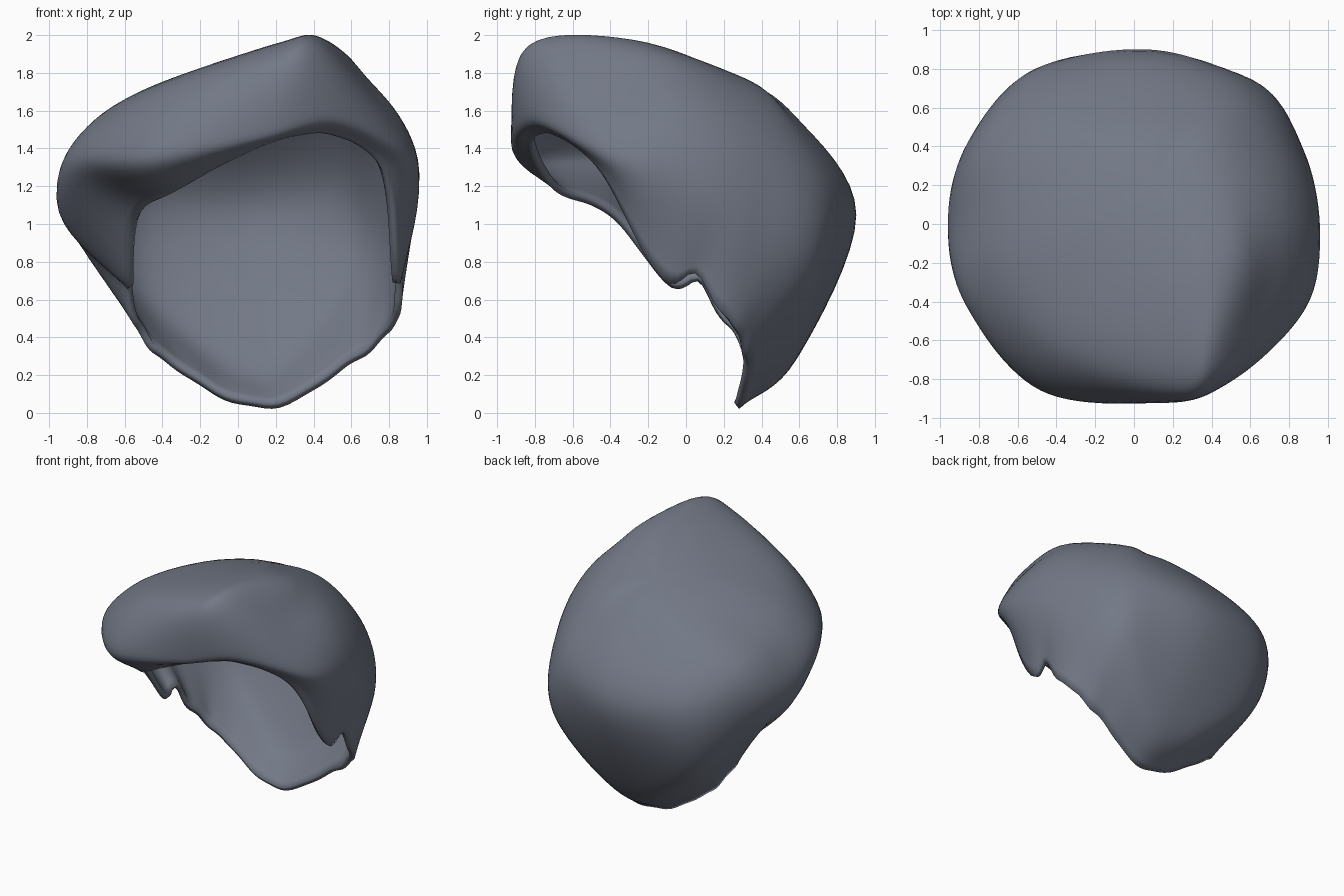
import bpy, math
from mathutils import Vector

if "Cube" in bpy.data.objects:
    bpy.data.objects.remove(bpy.data.objects["Cube"])

CROWN = Vector((0.1, 0.23, 1.79))
# Guide strands from crown to hairline: front, then right, back and left
GUIDES = [
    [(0.20, -0.40, 1.95), (0.18, -0.85, 1.88), (0.13, -0.92, 1.49), (0.15, -0.82, 1.42)],
    [(0.38, -0.28, 1.975), (0.42, -0.76, 1.95), (0.52, -0.80, 1.58), (0.50, -0.70, 1.47)],
    [(0.52, -0.12, 1.91), (0.69, -0.40, 1.73), (0.88, -0.44, 1.40), (0.77, -0.45, 1.27)],
    [(0.50, 0.17, 1.80), (0.81, 0.00, 1.62), (0.96, -0.05, 1.25), (0.85, -0.15, 0.74)],
    [(0.43, 0.43, 1.68), (0.76, 0.40, 1.42), (0.88, 0.37, 1.00), (0.85, 0.22, 0.50)],
    [(0.33, 0.53, 1.60), (0.54, 0.74, 1.22), (0.65, 0.68, 0.75), (0.62, 0.33, 0.27)],
    [(0.10, 0.58, 1.57), (0.08, 0.90, 1.05), (0.13, 0.58, 0.28), (0.14, 0.28, 0.02)],
    [(-0.20, 0.54, 1.58), (-0.48, 0.80, 1.15), (-0.50, 0.68, 0.62), (-0.35, 0.33, 0.24)],
    [(-0.35, 0.44, 1.61), (-0.78, 0.45, 1.35), (-0.84, 0.38, 0.95), (-0.56, 0.20, 0.48)],
    [(-0.40, 0.20, 1.68), (-0.82, 0.05, 1.45), (-0.95, 0.00, 1.08), (-0.58, -0.10, 0.68)],
    [(-0.36, -0.04, 1.75), (-0.72, -0.28, 1.58), (-0.86, -0.43, 1.31), (-0.53, -0.40, 1.04)],
    [(-0.12, -0.22, 1.84), (-0.38, -0.65, 1.72), (-0.48, -0.86, 1.36), (-0.32, -0.70, 1.18)],
]
N, AROUND, DOWN = len(GUIDES), 12, 8


def spline(a, b, c, d, t):
    return 0.5 * (2 * b + (c - a) * t + (2 * a - 5 * b + 4 * c - d) * t * t
                  + (3 * b - a - 3 * c + d) * t ** 3)


def strand(i):
    """Smooth strand that runs over the crown from the opposite side."""
    pts = [Vector(GUIDES[(i + N // 2) % N][0]), CROWN] + [Vector(p) for p in GUIDES[i]]
    pts.append(2 * pts[-1] - pts[-2])
    out = []
    for s in range(len(pts) - 3):
        out += [spline(*pts[s:s + 4], k / DOWN) for k in range(DOWN)]
    return out[1:] + [pts[-2]]


strands = [strand(i) for i in range(N)]
ROWS, COLS = len(strands[0]), N * AROUND

# Hair shell: rings around the crown, with a slightly ragged hairline
verts, faces = [CROWN], []
for r in range(ROWS):
    low = ((r + 1) / ROWS) ** 8
    for c in range(COLS):
        i, t = divmod(c, AROUND)
        p = spline(*[strands[(i + k) % N][r] for k in (-1, 0, 1, 2)], t / AROUND)
        u = c / AROUND
        # notches behind the two side locks
        notch = sum(math.exp(-((u - m) / 0.22) ** 2) for m in (3.52, 8.48))
        back = 1 if 3 < u < 9 else 0.2
        p.z += low * (0.13 * notch + 0.010 * back * math.sin(u * 9.5) * math.sin(u * 2.3))
        verts.append(p)
for c in range(COLS):
    n = (c + 1) % COLS
    faces.append((0, 1 + c, 1 + n))
    for r in range(ROWS - 1):
        a, b = 1 + r * COLS, 1 + (r + 1) * COLS
        faces.append((a + c, b + c, b + n, a + n))

mesh = bpy.data.meshes.new("hair_shell")
mesh.from_pydata(verts, [], faces)
hair = bpy.data.objects.new("hair_shell", mesh)
bpy.context.collection.objects.link(hair)

# Wall thickness, grown inward
wall = hair.modifiers.new("wall", "SOLIDIFY")
wall.thickness, wall.offset = 0.04, -1

slate = bpy.data.materials.new("slate_grey")
slate.diffuse_color = (0.17, 0.19, 0.24, 1)
slate.use_nodes = True
slate.node_tree.nodes["Principled BSDF"].inputs["Base Color"].default_value = slate.diffuse_color
mesh.materials.append(slate)

bpy.context.view_layer.objects.active = hair
hair.select_set(True)
bpy.ops.object.shade_smooth_by_angle(angle=math.radians(40))
